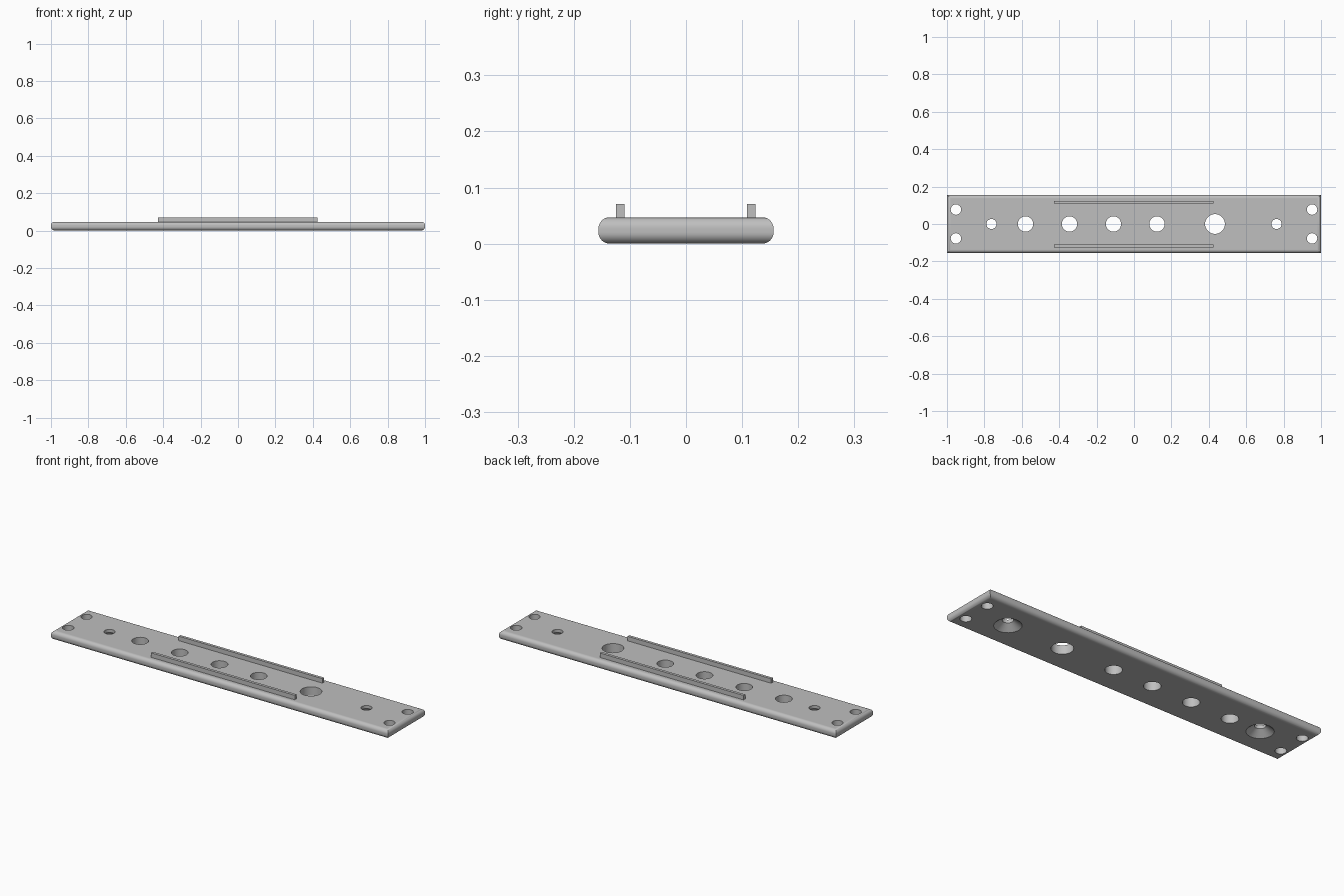
import bpy
import bmesh
from mathutils import Matrix, Vector

cube = bpy.data.objects.get("Cube")
if cube:
    bpy.data.objects.remove(cube, do_unlink=True)

THICK = 0.047
HALF_WIDTH = 0.156
ROUND = 0.02

grey = bpy.data.materials.new("plain grey")
grey.use_nodes = True
colour = (0.52, 0.52, 0.52, 1)
grey.diffuse_color = colour
grey.node_tree.nodes["Principled BSDF"].inputs["Base Color"].default_value = colour


def make_object(name, bm):
    mesh = bpy.data.meshes.new(name)
    bm.normal_update()
    bm.to_mesh(mesh)
    bm.free()
    mesh.materials.append(grey)
    obj = bpy.data.objects.new(name, mesh)
    bpy.context.collection.objects.link(obj)
    return obj


def add_box(bm, low, high):
    low, high = Vector(low), Vector(high)
    matrix = Matrix.Translation((low + high) / 2) @ Matrix.Diagonal((*(high - low), 1))
    bmesh.ops.create_cube(bm, size=1, matrix=matrix)


def add_hole(bm, x, y, radius, sides=32):
    bmesh.ops.create_cone(bm, cap_ends=True, segments=sides, radius1=radius,
                          radius2=radius, depth=0.2,
                          matrix=Matrix.Translation((x, y, THICK / 2)))


def add_countersunk_hole(bm, x, sides=32):
    # stacked rings: wide mouth below, narrow neck above
    rings = []
    for radius, z in ((0.066, -0.02), (0.066, 0), (0.027, 0.03), (0.027, 0.1)):
        rings.append(bmesh.ops.create_circle(
            bm, segments=sides, radius=radius,
            matrix=Matrix.Translation((x, 0, z)))["verts"])
    for lower, upper in zip(rings, rings[1:]):
        for i in range(sides):
            j = (i + 1) % sides
            bm.faces.new((lower[i], lower[j], upper[j], upper[i]))
    bm.faces.new(rings[0])
    bm.faces.new(rings[-1])


# Plate with rounded upper and lower rims, mitred at the corners
bm = bmesh.new()
add_box(bm, (-1, -HALF_WIDTH, 0), (1, HALF_WIDTH, THICK))
rims = [e for e in bm.edges if abs(e.verts[0].co.z - e.verts[1].co.z) < 0.001]
bmesh.ops.bevel(bm, geom=rims, offset=ROUND, segments=8, profile=0.5,
                affect='EDGES', clamp_overlap=True)
plate = make_object("plate", bm)

# Hole cutters
bm = bmesh.new()
for x in (-0.58, -0.345, -0.11, 0.123):
    add_hole(bm, x, 0, 0.041)
add_hole(bm, 0.433, 0, 0.053)
for side in (-1, 1):
    for y in (-0.077, 0.077):
        add_hole(bm, side * 0.952, y, 0.028, 16)
    add_countersunk_hole(bm, side * 0.762)
bmesh.ops.recalc_face_normals(bm, faces=bm.faces)
cutter = make_object("hole_cutter", bm)
cutter.hide_render = True

# Cut the holes and keep the finished mesh
cut = plate.modifiers.new("holes", 'BOOLEAN')
cut.operation = 'DIFFERENCE'
cut.solver = 'EXACT'
cut.object = cutter
bpy.context.view_layer.update()
depsgraph = bpy.context.evaluated_depsgraph_get()
finished = bpy.data.meshes.new_from_object(plate.evaluated_get(depsgraph))
plate.modifiers.clear()
plate.data = finished
bpy.data.objects.remove(cutter, do_unlink=True)

bpy.ops.object.select_all(action='DESELECT')
plate.select_set(True)
bpy.context.view_layer.objects.active = plate
bpy.ops.object.shade_smooth_by_angle(angle=0.5)
weighted = plate.modifiers.new("even shading", 'WEIGHTED_NORMAL')
weighted.keep_sharp = True

# Two rails along the top
for name, y in (("front_rail", -0.1175), ("back_rail", 0.1165)):
    bm = bmesh.new()
    add_box(bm, (-0.428, y - 0.0075, THICK - 0.003), (0.424, y + 0.0075, 0.071))
    make_object(name, bm)
